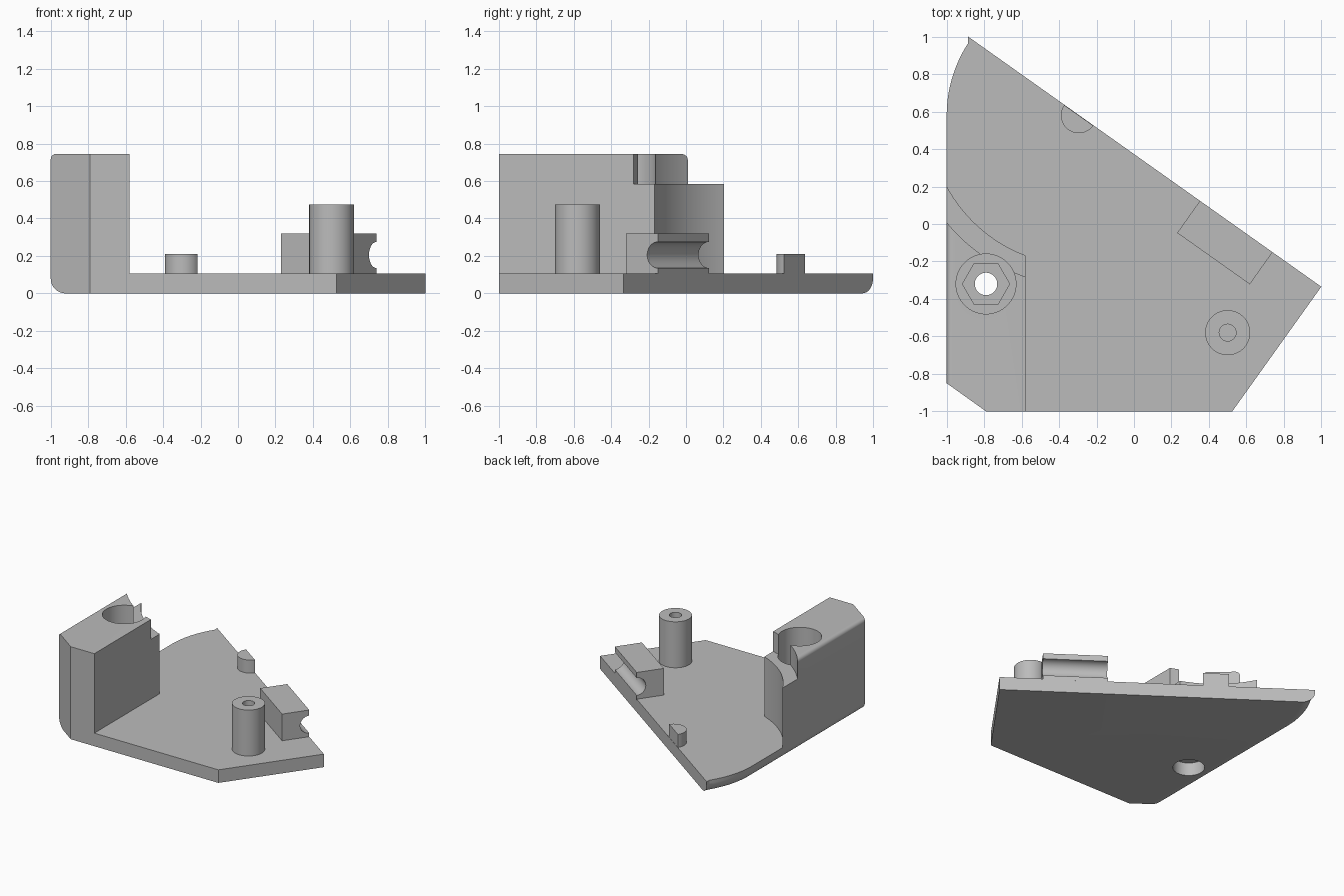
import bpy, bmesh
from math import acos, atan2, cos, sin, pi, radians
from mathutils import Matrix, Vector

if "Cube" in bpy.data.objects:
    bpy.data.objects.remove(bpy.data.objects["Cube"])

grey = bpy.data.materials.new("plain grey")
grey.use_nodes = True
grey.diffuse_color = (0.5, 0.5, 0.5, 1)
grey.node_tree.nodes["Principled BSDF"].inputs["Base Color"].default_value = (0.5, 0.5, 0.5, 1)

PLATE, SHELF, TOP = 0.105, 0.585, 0.745
PIVOT = Vector((-0.295, 0.58))
TIP, CORNER = Vector((-0.885, 1.0)), Vector((1.0, -0.335))
SLOPE = atan2(*(TIP - CORNER).yx)          # direction of the long sloping edge
ALONG = (CORNER - TIP).normalized()
OUT = Vector((-ALONG.y, ALONG.x))


def arc(centre, radius, start, end, steps=32):
    return [(centre[0] + radius * cos(start + (end - start) * i / steps),
             centre[1] + radius * sin(start + (end - start) * i / steps))
            for i in range(steps + 1)]


def circle(centre, radius, sides=64):
    return arc(centre, radius, 0, 2 * pi, sides)[:-1]


def prism(name, outline, low, high):
    """Extrude a counter-clockwise outline from low to high."""
    bm = bmesh.new()
    bottom = [bm.verts.new((x, y, low)) for x, y in outline]
    top = [bm.verts.new((x, y, high)) for x, y in outline]
    bm.faces.new(bottom[::-1])
    bm.faces.new(top)
    for i in range(len(outline)):
        j = (i + 1) % len(outline)
        bm.faces.new((bottom[i], bottom[j], top[j], top[i]))
    mesh = bpy.data.meshes.new(name)
    bm.to_mesh(mesh)
    bm.free()
    mesh.materials.append(grey)
    obj = bpy.data.objects.new(name, mesh)
    bpy.context.collection.objects.link(obj)
    return obj


def cut(obj, outline, low, high):
    cutter = prism("cutter", outline, low, high)
    cutter.hide_render = True
    mod = obj.modifiers.new("cut", 'BOOLEAN')
    mod.operation, mod.solver, mod.object = 'DIFFERENCE', 'EXACT', cutter
    bpy.context.view_layer.update()
    graph = bpy.context.evaluated_depsgraph_get()
    result = bpy.data.meshes.new_from_object(obj.evaluated_get(graph))
    obj.modifiers.clear()
    obj.data = result
    bpy.data.objects.remove(cutter)


def round_left(obj, height, radius):
    """Round the edges at one height that run along the left and curved sides."""
    bm = bmesh.new()
    bm.from_mesh(obj.data)
    edges = [e for e in bm.edges
             if all(abs(v.co.z - height) < 0.001 and v.co.x < TIP.x + 0.001
                    and v.co.y > -0.86 for v in e.verts)]
    bmesh.ops.bevel(bm, geom=edges, offset=radius, segments=8, profile=0.5,
                    affect='EDGES', clamp_overlap=False)
    bm.to_mesh(obj.data)
    bm.free()


def clearance(radius, x_end):
    """Everything beside the tower, with a concave arc around the pivot."""
    end = 2 * pi - acos((x_end - PIVOT.x) / radius)
    return arc(PIVOT, radius, pi, end, 48) + [
        (x_end, -1.1), (1.1, -1.1), (1.1, 1.1), (PIVOT.x - radius, 1.1)]


# Base plate and tower, carved from one rounded block
outline = [(-0.79, -1), (0.525, -1), tuple(CORNER)]
outline += arc(PIVOT, 0.705, SLOPE, pi, 16)
outline[3] = tuple(TIP)
outline += [(-1, -0.85)]
body = prism("base_and_tower", outline, 0, TOP)
round_left(body, 0, 0.08)
round_left(body, TOP, 0.03)
cut(body, clearance(0.907, -0.5), SHELF, 0.9)
cut(body, clearance(0.8, -0.58), PLATE, 0.9)

# Stepped bolt hole: round recess, hexagonal pocket, through hole, lower recess
BOLT = (-0.79, -0.32)
cut(body, circle(BOLT, 0.16), 0.45, 0.9)
cut(body, circle(BOLT, 0.126, 6), 0.35, 0.5)
cut(body, circle(BOLT, 0.06), -0.1, 0.4)
cut(body, circle(BOLT, 0.116), -0.1, PLATE)

# Screw post
POST = (0.5, -0.58)
post = prism("screw_post", circle(POST, 0.12), PLATE - 0.005, 0.475)
cut(post, circle(POST, 0.045), PLATE, 0.6)

# Half-round peg on the sloping edge
peg = prism("half_round_peg", arc(PIVOT, 0.095, SLOPE, SLOPE + pi), PLATE - 0.005, 0.21)

# Grooved block: side profile extruded along the sloping edge
profile = [(-0.21, PLATE - 0.005), (0, PLATE - 0.005)]
profile += arc((0, 0.205), 0.07, 1.5 * pi, 0.5 * pi, 24)
profile += [(0, 0.32), (-0.21, 0.32)]
block = prism("grooved_block", profile, 0, 0.475)
frame = Matrix(((OUT.x, 0, ALONG.x, 0.352),
                (OUT.y, 0, ALONG.y, 0.124),
                (0, 1, 0, 0),
                (0, 0, 0, 1)))
block.data.transform(frame)

# Smooth curved walls, keep edges sharp
bpy.ops.object.select_all(action='DESELECT')
for part in (body, post, peg, block):
    part.select_set(True)
bpy.context.view_layer.objects.active = body
bpy.ops.object.shade_smooth_by_angle(angle=radians(30))
